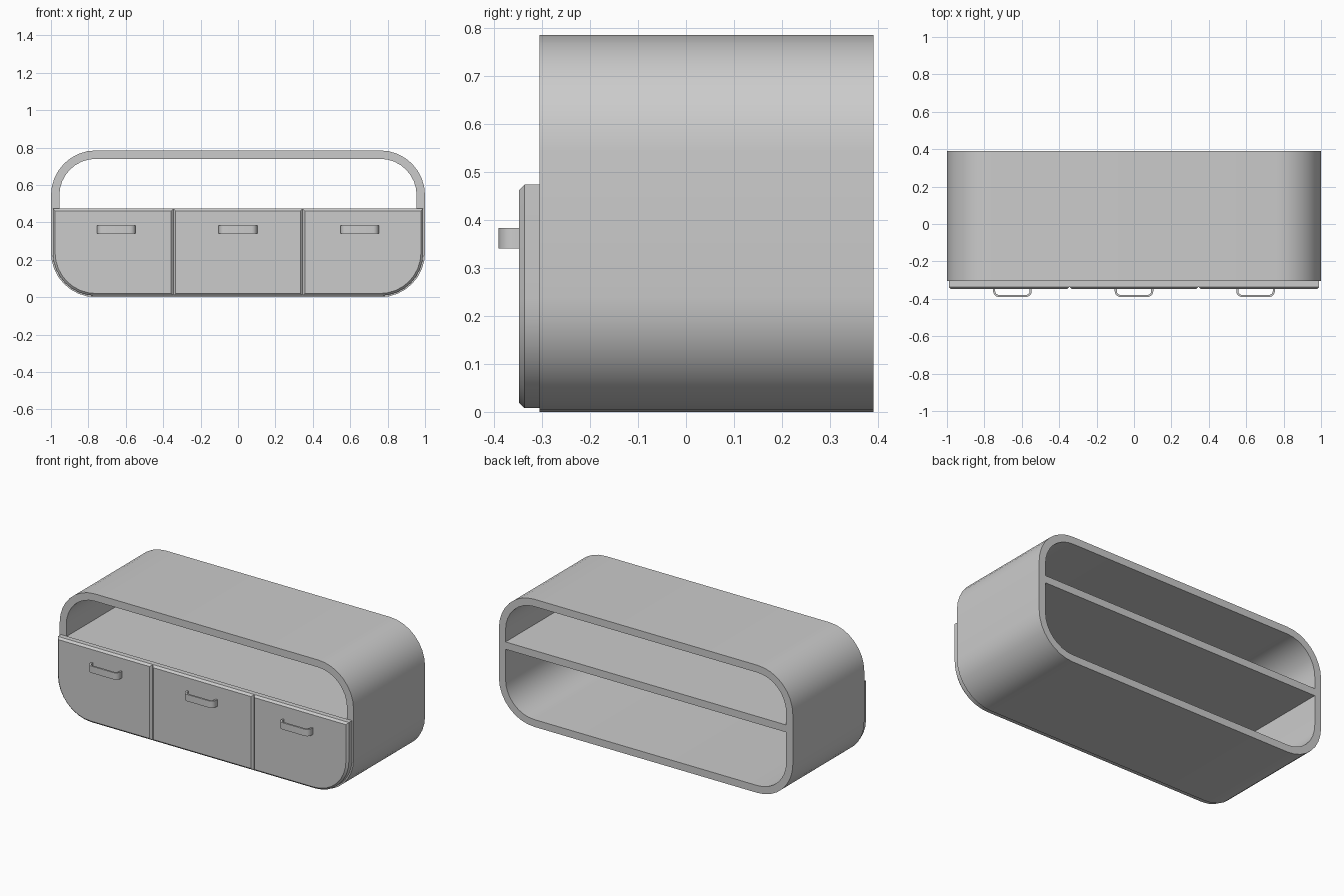
import bpy, bmesh
from math import sin, cos, pi, radians

if "Cube" in bpy.data.objects:
    bpy.data.objects.remove(bpy.data.objects["Cube"])


def finish(name, bm):
    bmesh.ops.recalc_face_normals(bm, faces=bm.faces)
    mesh = bpy.data.meshes.new(name)
    bm.to_mesh(mesh)
    bm.free()
    ob = bpy.data.objects.new(name, mesh)
    bpy.context.collection.objects.link(ob)
    bpy.ops.object.select_all(action='DESELECT')
    ob.select_set(True)
    bpy.context.view_layer.objects.active = ob
    bpy.ops.object.shade_smooth_by_angle(angle=radians(30))
    return ob


def rounded(x0, x1, z0, z1, radii, seg=8):
    """Outline with corner radii in order: right-top, left-top, left-bottom, right-bottom."""
    pts = []
    corners = [(x1, z1, -1, -1), (x0, z1, 1, -1), (x0, z0, 1, 1), (x1, z0, -1, 1)]
    for i, ((x, z, sx, sz), r) in enumerate(zip(corners, radii)):
        n = seg if r > 0 else 0
        for k in range(n + 1):
            a = pi / 2 * (i + k / max(n, 1))
            pts.append((x + sx * r + r * cos(a), z + sz * r + r * sin(a)))
    return pts


def panel(name, pts, y0, y1, chamfer=0.0):
    """Extrude an xz outline from front y0 to back y1, chamfering the front rim."""
    bm = bmesh.new()
    front = bm.faces.new([bm.verts.new((x, y0, z)) for x, z in pts])
    rim = list(front.edges)
    new = bmesh.ops.extrude_face_region(bm, geom=[front], use_keep_orig=True)
    bmesh.ops.translate(bm, vec=(0, y1 - y0, 0),
                        verts=[v for v in new['geom'] if isinstance(v, bmesh.types.BMVert)])
    bmesh.ops.recalc_face_normals(bm, faces=bm.faces)
    if chamfer:
        bmesh.ops.bevel(bm, geom=rim, offset=chamfer, segments=1, affect='EDGES', profile=0.5)
    return finish(name, bm)


def band(name, outer, inner, place, closed=True):
    """Solid band between two matching outlines; place(p, side) gives the 3D point."""
    bm = bmesh.new()
    rings = [[bm.verts.new(place(p, s)) for p in pts]
             for pts, s in ((outer, 0), (outer, 1), (inner, 1), (inner, 0))]
    n = len(outer)
    for i in range(n if closed else n - 1):
        j = (i + 1) % n
        for a in range(4):
            b = (a + 1) % 4
            bm.faces.new((rings[a][i], rings[a][j], rings[b][j], rings[b][i]))
    if not closed:
        bm.faces.new([r[0] for r in rings])
        bm.faces.new([r[-1] for r in rings])
    return finish(name, bm)


FRONT, BACK, T, R = -0.305, 0.39, 0.045, 0.24

# rounded cabinet shell, open at the front and back
band("cabinet_shell",
     rounded(-1, 1, 0, 0.785, [R] * 4),
     rounded(-1 + T, 1 - T, T, 0.785 - T, [R - T] * 4),
     lambda p, s: (p[0], (FRONT, BACK)[s], p[1]))

# full depth shelf
panel("shelf", rounded(-0.96, 0.96, 0.425, 0.47, [0] * 4), FRONT, BACK)

# three door fronts, outer ones follow the shell corners
r = R - 0.01
for side, x0, x1, radii in (("left", -0.99, -0.345, [0, 0, r, 0]),
                            ("middle", -0.345, 0.345, [0] * 4),
                            ("right", 0.345, 0.99, [0, 0, 0, r])):
    panel(side + "_door", rounded(x0, x1, 0.008, 0.474, radii), -0.348, FRONT, 0.012)


# U-shaped strap handles
def strap(half, reach, rad, seg=5):
    pts = [(-half, 0.002)]
    for k in range(seg + 1):
        a = pi / 2 * k / seg
        pts.append((-half + rad - rad * cos(a), -reach + rad - rad * sin(a)))
    return pts + [(-x, y) for x, y in reversed(pts)]


for side, cx in (("left", -0.65), ("middle", 0), ("right", 0.65)):
    band(side + "_handle", strap(0.103, 0.042, 0.03), strap(0.092, 0.031, 0.019),
         lambda p, s: (cx + p[0], -0.348 + p[1], (0.341, 0.383)[s]), closed=False)
